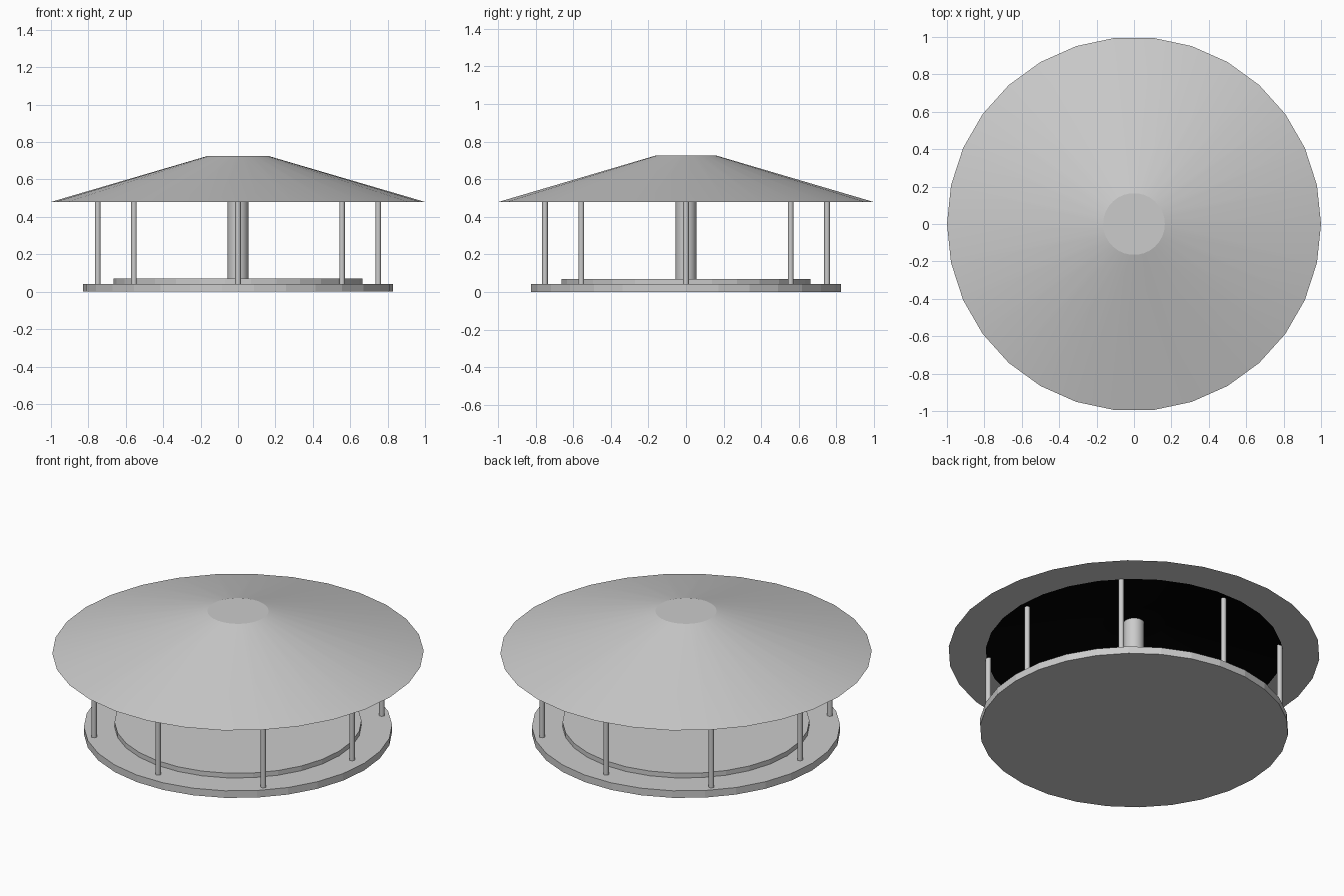
import bpy, bmesh, math

if "Cube" in bpy.data.objects:
    bpy.data.objects.remove(bpy.data.objects["Cube"])

SIDES = 30


def lathe(name, profile, sides=SIDES, dark_rows=(), at=(0, 0)):
    """Revolve (radius, z) points into a closed solid; ends are capped."""
    bm = bmesh.new()
    rings = []
    for r, z in profile:
        rings.append([bm.verts.new((r * math.cos(2 * math.pi * i / sides),
                                    r * math.sin(2 * math.pi * i / sides), z))
                      for i in range(sides)])
    for row, (a, b) in enumerate(zip(rings, rings[1:])):
        for i in range(sides):
            j = (i + 1) % sides
            f = bm.faces.new((a[i], a[j], b[j], b[i]))
            f.material_index = int(row in dark_rows)
    for ring, row in ((rings[0], -1), (rings[-1], len(profile))):
        bm.faces.new(ring).material_index = int(row in dark_rows)
    bmesh.ops.recalc_face_normals(bm, faces=bm.faces)
    mesh = bpy.data.meshes.new(name)
    bm.to_mesh(mesh)
    bm.free()
    obj = bpy.data.objects.new(name, mesh)
    obj.location = (at[0], at[1], 0)
    bpy.context.collection.objects.link(obj)
    return obj


def smooth(obj):
    bpy.ops.object.select_all(action='DESELECT')
    obj.select_set(True)
    bpy.context.view_layer.objects.active = obj
    bpy.ops.object.shade_smooth_by_angle(angle=math.radians(14))


# Stepped floor
lathe("base", [(0.83, 0), (0.83, 0.042)])
lathe("raised_floor", [(0.665, 0.042), (0.665, 0.07)])

# Hollow conical roof with a black ceiling
roof = lathe("roof", [(0.165, 0.666), (0.8, 0.48), (1.0, 0.48), (0.165, 0.725)],
             dark_rows=(-1, 0))
grey = bpy.data.materials.new("roof_grey")
grey.diffuse_color = (0.8, 0.8, 0.8, 1)
grey.use_nodes = True
grey.node_tree.nodes["Principled BSDF"].inputs["Base Color"].default_value = grey.diffuse_color
black = bpy.data.materials.new("ceiling_black")
black.diffuse_color = (0, 0, 0, 1)
black.use_nodes = True
black.node_tree.nodes["Principled BSDF"].inputs["Base Color"].default_value = black.diffuse_color
roof.data.materials.append(grey)
roof.data.materials.append(black)
smooth(roof)

# Central column
smooth(lathe("central_column", [(0.055, 0.07), (0.055, 0.668)]))

# Eight posts: the diagonal ones stand slightly further out
for k in range(8):
    r = 0.787 if k % 2 else 0.75
    a = math.radians(45 * k)
    post = lathe(f"post_{k + 1}", [(0.015, 0.042), (0.015, 0.485)], 16,
                 at=(r * math.cos(a), r * math.sin(a)))
    post.data.polygons.foreach_set("use_smooth", [len(p.vertices) == 4 for p in post.data.polygons])
